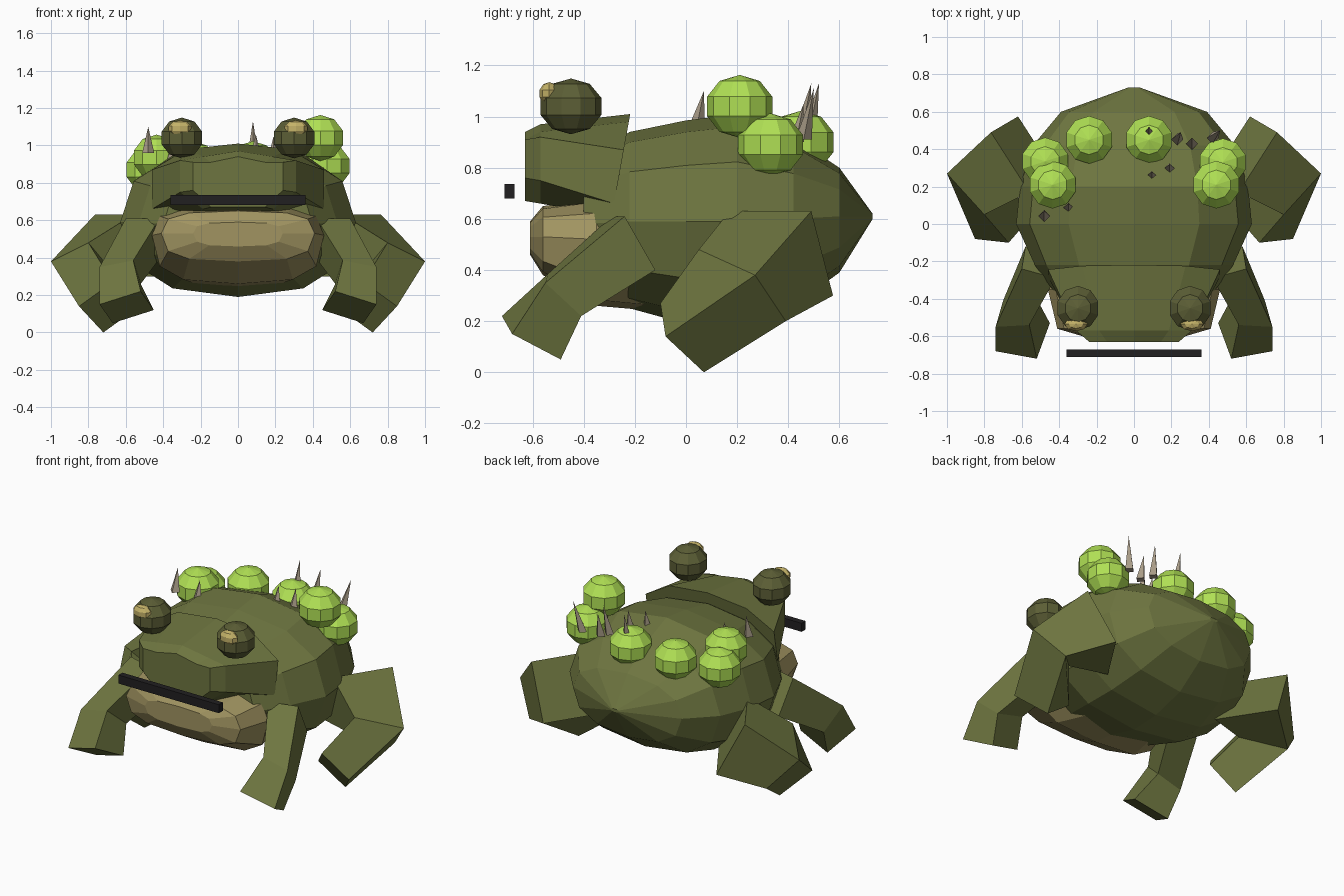
import bpy, bmesh, math
from mathutils import Vector

cube = bpy.data.objects.get("Cube")
if cube:
    bpy.data.objects.remove(cube, do_unlink=True)


def make_material(name, red, green, blue):
    color = [((c + 0.055) / 1.055) ** 2.4 for c in (red, green, blue)] + [1]
    mat = bpy.data.materials.new(name)
    mat.use_nodes = True
    mat.diffuse_color = color
    shader = next(n for n in mat.node_tree.nodes if n.type == 'BSDF_PRINCIPLED')
    shader.inputs["Base Color"].default_value = color
    return mat


olive = make_material("olive skin", .43, .46, .25)
dark_olive = make_material("dark olive eye", .36, .37, .21)
tan = make_material("tan throat", .63, .58, .38)
lime = make_material("lime wart", .69, .88, .33)
gold = make_material("gold pupil", .77, .70, .41)
bone = make_material("bone spike", .66, .61, .53)
black = make_material("black mouth", .13, .125, .13)


def finish(bm, name, mat):
    bmesh.ops.recalc_face_normals(bm, faces=bm.faces)
    mesh = bpy.data.meshes.new(name)
    bm.to_mesh(mesh)
    bm.free()
    mesh.materials.append(mat)
    obj = bpy.data.objects.new(name, mesh)
    bpy.context.collection.objects.link(obj)
    return obj


def loft(name, rings, mat):
    """Skin a list of equal-length point rings and cap both ends."""
    bm = bmesh.new()
    loops = [[bm.verts.new(p) for p in ring] for ring in rings]
    count = len(loops[0])
    for a, b in zip(loops, loops[1:]):
        for i in range(count):
            j = (i + 1) % count
            bm.faces.new((a[i], a[j], b[j], b[i]))
    bm.faces.new(loops[0])
    bm.faces.new(loops[-1])
    return finish(bm, name, mat)


def oval(y, half_width, low, high, middle, power, sides=12):
    """Rounded cross-section facing along y; a lower power is boxier."""
    ring = []
    for i in range(sides):
        angle = math.tau * i / sides
        c, s = math.cos(angle), math.sin(angle)
        reach = high - middle if s > 0 else middle - low
        ring.append((half_width * math.copysign(abs(c) ** power, c), y,
                     middle + reach * math.copysign(abs(s) ** power, s)))
    return ring


def ball(name, center, radii, mat, sides=10, rings=5):
    bm = bmesh.new()
    bmesh.ops.create_uvsphere(bm, u_segments=sides, v_segments=rings, radius=1)
    bmesh.ops.scale(bm, vec=radii, verts=bm.verts)
    bmesh.ops.translate(bm, vec=center, verts=bm.verts)
    return finish(bm, name, mat)


def flip(points, side):
    return [(x * side, y, z) for x, y, z in points]


# Body and throat: cross-sections as y, half width, low, high, middle
loft("body", [oval(*s, power=.85) for s in (
    (-.40, .40, .36, .84, .58),
    (-.22, .53, .25, .94, .59),
    (.00, .63, .19, .985, .59),
    (.20, .61, .20, 1.01, .59),
    (.42, .54, .26, .92, .60),
    (.60, .39, .39, .80, .61),
    (.73, .03, .60, .62, .61))], olive)
loft("throat", [oval(*s, power=.65) for s in (
    (-.61, .24, .46, .59, .53),
    (-.56, .41, .38, .65, .53),
    (-.35, .46, .26, .68, .52),
    (-.12, .36, .24, .60, .48))], tan)


# Head: faceted wedge with a keeled chin and a slanted back
def head_ring(y, half_width, chin, jaw, shoulder, top, slant):
    half = [(0, top), (half_width * .6, top - .03), (half_width, shoulder),
            (half_width, jaw), (half_width * .6, chin)]
    outline = half + [(-x, z) for x, z in reversed(half[1:])]
    return [(x, y + (z - 1) * slant, z) for x, z in outline]


loft("head", [head_ring(*s) for s in (
    (-.63, .24, .67, .76, .91, .94, 0),
    (-.57, .31, .66, .75, .92, .97, 0),
    (-.22, .46, .61, .66, .87, 1.01, .18))], olive)

# Mouth bar
bm = bmesh.new()
bmesh.ops.create_cube(bm, size=1)
bmesh.ops.scale(bm, vec=(.72, .04, .055), verts=bm.verts)
bmesh.ops.translate(bm, vec=(0, -.69, .708), verts=bm.verts)
finish(bm, "mouth", black)

# Leg corner rings run from foot to joint to body
front_leg = [
    [(.74, -.68, .15), (.52, -.72, .22), (.45, -.53, .12), (.67, -.49, .05)],
    [(.74, -.55, .35), (.56, -.54, .385), (.52, -.40, .26), (.70, -.41, .22)],
    [(.60, -.24, .61), (.42, -.29, .61), (.40, -.14, .42), (.58, -.12, .40)]]
hind_leg = [
    [(.85, -.08, .14), (.67, -.10, .27), (.54, .05, .13), (.72, .07, 0)],
    [(1, .27, .38), (.80, .05, .48), (.65, .18, .30), (.85, .39, .20)],
    [(.765, .49, .63), (.56, .17, .63), (.41, .25, .30), (.62, .575, .30)]]

for side, label in ((1, "left"), (-1, "right")):
    loft(label + "_front_leg", [flip(r, side) for r in front_leg], olive)
    loft(label + "_hind_leg", [flip(r, side) for r in hind_leg], olive)
    ball(label + "_eye", (.30 * side, -.45, 1.04), (.12, .125, .109), dark_olive)
    ball(label + "_pupil", (.31 * side, -.535, 1.09), (.065, .04, .045), gold, 8)

# Warts across the back
for i, center in enumerate((
        (.44, .21, 1.04), (.475, .33, .89), (.08, .45, .90),
        (-.24, .45, .90), (-.475, .335, .87), (-.435, .21, .935))):
    ball("wart_" + str(i + 1), center, (.134, .134, .123), lime)

# Spikes: tip position, height and sideways lean
for i, (x, y, tip, height, tilt) in enumerate((
        (.08, .52, 1.13, .2, 0), (.25, .49, 1.13, .19, .1), (.31, .46, 1.05, .15, 0),
        (.46, .50, 1.11, .2, .2), (.19, .32, 1.05, .13, 0), (.095, .28, 1.06, .13, 0),
        (-.48, .07, 1.10, .14, 0), (-.35, .11, 1.04, .13, 0))):
    bm = bmesh.new()
    bmesh.ops.create_cone(bm, cap_ends=True, segments=4, radius1=.032,
                          radius2=0, depth=height)
    for v in bm.verts:
        drop = v.co.z - height / 2
        v.co += Vector((x + drop * tilt, y + drop * .2, tip - height / 2))
    finish(bm, "spike_" + str(i + 1), bone)
